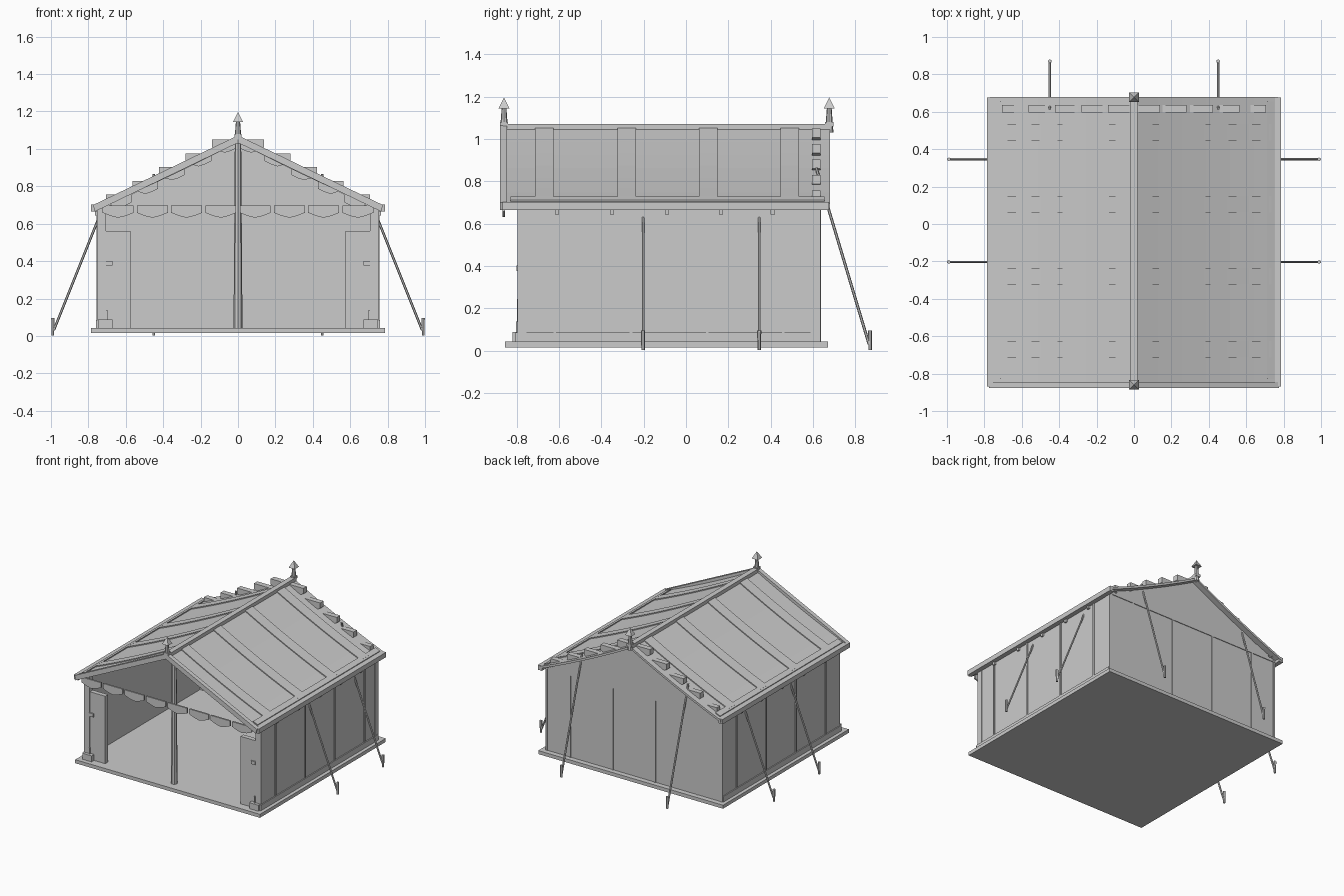
import bpy, bmesh
from mathutils import Vector

if "Cube" in bpy.data.objects:
    bpy.data.objects.remove(bpy.data.objects["Cube"])


def add(name, bm):
    bmesh.ops.recalc_face_normals(bm, faces=bm.faces)
    me = bpy.data.meshes.new(name)
    bm.to_mesh(me)
    bm.free()
    ob = bpy.data.objects.new(name, me)
    bpy.context.collection.objects.link(ob)
    return ob


def prism(name, pts, a, b, axis='y'):
    """Extrude an outline (xz along y, or yz along x) from a to b."""
    bm = bmesh.new()
    put = (lambda u, v, t: (u, t, v)) if axis == 'y' else (lambda u, v, t: (t, u, v))
    lo = [bm.verts.new(put(u, v, a)) for u, v in pts]
    hi = [bm.verts.new(put(u, v, b)) for u, v in pts]
    bm.faces.new(lo)
    bm.faces.new(hi)
    n = len(pts)
    for i in range(n):
        bm.faces.new((lo[i], lo[(i + 1) % n], hi[(i + 1) % n], hi[i]))
    return add(name, bm)


def box(name, x0, x1, y0, y1, z0, z1):
    return prism(name, [(x0, z0), (x1, z0), (x1, z1), (x0, z1)], y0, y1)


def rod(name, p, q, r1, r2, sides=6):
    """Tapered rod from p to q."""
    p, q = Vector(p), Vector(q)
    bm = bmesh.new()
    bmesh.ops.create_cone(bm, cap_ends=True, segments=sides, radius1=r1, radius2=r2,
                          depth=(q - p).length)
    ob = add(name, bm)
    ob.location = (p + q) / 2
    ob.rotation_euler = (q - p).to_track_quat('Z', 'Y').to_euler()
    return ob


def scallop(name, cx, top, w, h, y0, y1):
    """Valance flap with a shallow pointed bottom."""
    k = top - h * 0.6
    pts = [(cx - w / 2, top), (cx - w / 2, k), (cx - w / 4, top - h * 0.85), (cx, top - h),
           (cx + w / 4, top - h * 0.85), (cx + w / 2, k), (cx + w / 2, top)]
    return prism(name, pts, y0, y1)


def slope(s, x0, x1, off, thick):
    """Sagging roof cross-section on side s."""
    n = 6
    top = []
    for i in range(n + 1):
        x = x0 + (x1 - x0) * i / n
        t = x / 0.77
        top.append((s * x, 1.055 - 0.36 * t - 0.05 * t * (1 - t) + off))
    return top + [(x, z - thick) for x, z in reversed(top)]


# floor
box("floor", -0.785, 0.785, -0.855, 0.672, 0.015, 0.042)

# back wall, gable and seams
box("back_wall", -0.745, 0.745, 0.617, 0.632, 0.04, 0.68)
prism("back_gable", [(-0.745, 0.67), (0.745, 0.67), (0, 1.04)], 0.62, 0.637)
for x in (-0.54, -0.18, 0.18, 0.54):
    box("back_wall_seam", x - 0.006, x + 0.006, 0.63, 0.637, 0.04, 0.67)

# ridge beam and poles
box("ridge_beam", -0.02, 0.02, -0.865, 0.682, 1.035, 1.072)
for y in (-0.775, 0.595):
    rod("centre_pole", (0, y, 0.04), (0, y, 1.04), 0.024, 0.017, 8)

# finials
for y in (-0.86, 0.677):
    rod("finial_stem", (0, y, 1.03), (0, y, 1.15), 0.02, 0.011, 8)
    f = box("finial_base", -0.019, 0.019, y - 0.019, y + 0.019, 1.06, 1.08)
    bm = bmesh.new()
    v = [bm.verts.new((i * 0.026, y + j * 0.026, 1.145))
         for i, j in ((-1, -1), (1, -1), (1, 1), (-1, 1))]
    tip = bm.verts.new((0, y, 1.197))
    bm.faces.new(v)
    for i in range(4):
        bm.faces.new((v[i], v[(i + 1) % 4], tip))
    add("finial_tip", bm)

for s in (-1, 1):
    # roof slope with raised bands
    prism("roof_panel", slope(s, 0, 0.77, 0, 0.018), -0.855, 0.68)
    for y in (-0.67, -0.28, 0.105, 0.49):
        prism("roof_band", slope(s, 0.02, 0.735, 0.008, 0.012), y - 0.044, y + 0.044)

    # front rake board
    prism("rake_board", [(0, 1.072), (s * 0.775, 0.7), (s * 0.765, 0.665), (0, 1.033)],
          -0.878, -0.845)

    # eave bar and the trim above it
    box("eave_bar", s * 0.75, s * 0.785, -0.868, 0.677, 0.665, 0.702)
    prism("eave_trim", [(s * 0.71, 0.728), (s * 0.748, 0.711), (s * 0.745, 0.69), (s * 0.71, 0.7)],
          -0.83, 0.655)
    for y in (-0.61, -0.35, -0.09, 0.165, 0.41):
        box("eave_tab", s * 0.752, s * 0.764, y - 0.01, y + 0.01, 0.643, 0.67)

    # side wall, seams and skirting
    box("side_wall", s * 0.735, s * 0.75, -0.795, 0.635, 0.04, 0.7)
    for y in (-0.62, -0.26, 0.1, 0.46):
        box("side_wall_seam", s * 0.748, s * 0.756, y - 0.006, y + 0.006, 0.04, 0.68)
    box("side_skirting", s * 0.748, s * 0.758, -0.805, 0.625, 0.042, 0.085)

    # corner posts
    for y in (-0.775, 0.61):
        box("corner_post", s * 0.705, s * 0.752, y - 0.022, y + 0.022, 0.04, 0.7)

    # tied-back door flap with its strap and foot
    box("door_flap", s * 0.575, s * 0.72, -0.79, -0.755, 0.04, 0.56)
    box("flap_strap", s * 0.67, s * 0.705, -0.8, -0.785, 0.377, 0.402)
    box("post_foot", s * 0.67, s * 0.748, -0.82, -0.755, 0.042, 0.088)
    box("foot_pin", s * 0.698, s * 0.706, -0.803, -0.795, 0.085, 0.138)

    # side guy ropes and stakes
    for y in (-0.203, 0.346):
        rod("side_rope", (s * 0.745, y, 0.63), (s * 0.985, y, 0.03), 0.007, 0.007)
        rod("side_stake", (s * 0.99, y, 0.002), (s * 0.99, y, 0.095), 0.008, 0.01)

    # back guy ropes and stakes
    rod("back_rope", (s * 0.45, 0.615, 0.865), (s * 0.45, 0.865, 0.03), 0.007, 0.007)
    rod("back_stake", (s * 0.45, 0.87, 0.002), (s * 0.45, 0.87, 0.095), 0.008, 0.01)

    # front valance and stepped back valance
    for i in range(4):
        scallop("front_valance", s * (0.092 + 0.183 * i), 0.698, 0.165, 0.066, -0.868, -0.855)
    for i in range(5):
        scallop("back_valance", s * (0.07 + 0.142 * i), 1.05 - 0.0735 * i, 0.138, 0.07, 0.595, 0.636)
